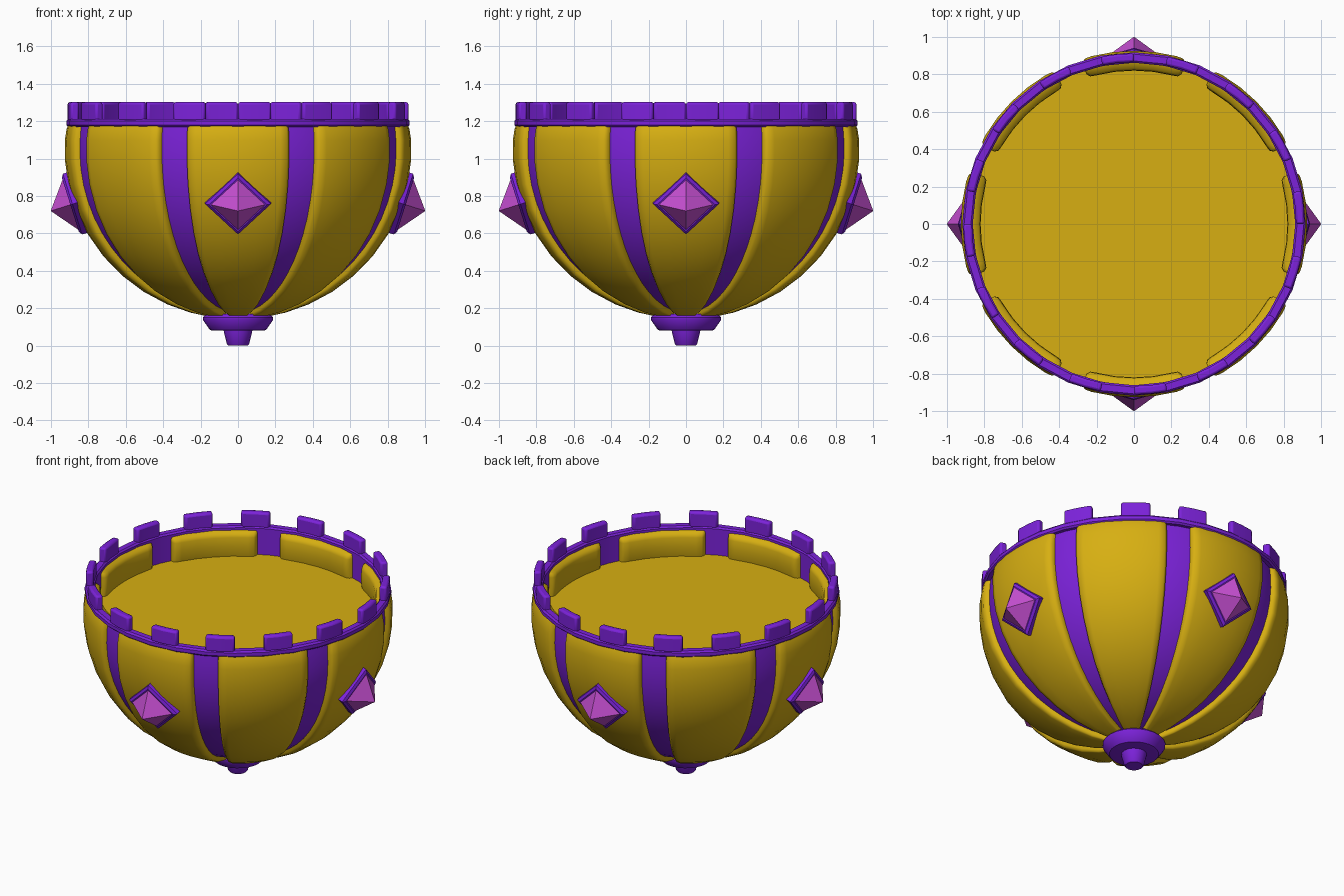
import bpy, math
from mathutils import Vector

if "Cube" in bpy.data.objects:
    bpy.data.objects.remove(bpy.data.objects["Cube"])

def material(name, rgb):
    m = bpy.data.materials.new(name)
    m.diffuse_color = (*rgb, 1)
    m.use_nodes = True
    m.node_tree.nodes["Principled BSDF"].inputs["Base Color"].default_value = m.diffuse_color
    return m

YELLOW = material("golden yellow", (0.68, 0.43, 0.006))
PURPLE = material("purple", (0.20, 0.016, 0.70))
PINK = material("orchid pink", (0.58, 0.08, 0.66))

def build(name, verts, faces, mat, smooth=40):
    me = bpy.data.meshes.new(name)
    me.from_pydata(verts, [], faces)
    me.materials.append(mat)
    ob = bpy.data.objects.new(name, me)
    bpy.context.collection.objects.link(ob)
    if smooth:
        me.shade_smooth()
        me.set_sharp_from_angle(angle=math.radians(smooth))
    return ob

def polar(r, a, z):
    return (r * math.cos(a), r * math.sin(a), z)

def lathe(name, prof, mat, n=32, closed=False):
    """Spin a profile of (r, z) points; open profiles get flat end caps."""
    verts = [polar(r, 2 * math.pi * i / n, z) for r, z in prof for i in range(n)]
    rows = len(prof)
    faces = []
    for j in range(rows if closed else rows - 1):
        k = (j + 1) % rows
        for i in range(n):
            h = (i + 1) % n
            faces.append((j * n + i, j * n + h, k * n + h, k * n + i))
    if not closed:
        faces.append(tuple(reversed(range(n))))
        faces.append(tuple((rows - 1) * n + i for i in range(n)))
    return build(name, verts, faces, mat)

def panel(name, mid, half, rows, inward=False):
    """Curved plate with rounded sides; rows are (r_edge, r_face, z_edge, z_face)."""
    us = [(-1, 0), (-0.985, 0.6), (-0.93, 0.93), (-0.8, 1), (-0.4, 1), (0, 1),
          (0.4, 1), (0.8, 1), (0.93, 0.93), (0.985, 0.6), (1, 0)]
    verts = []
    for re, rf, ze, zf in rows:
        for u, f in us:
            verts.append(polar(re + (rf - re) * f, mid + u * half, ze + (zf - ze) * f))
    n = len(us)
    faces = []
    for j in range(len(rows) - 1):
        for i in range(n - 1):
            q = (j * n + i, j * n + i + 1, (j + 1) * n + i + 1, (j + 1) * n + i)
            faces.append(q[::-1] if inward else q)
    return build(name, verts, faces, YELLOW, 60)

# Bowl shell: rounded outside, straight inner wall down to the floor
CZ = 1.05
shell = [(0.89 * math.cos(math.radians(p)), CZ + 0.875 * math.sin(math.radians(p)))
         for p in range(-85, 9, 6)]
shell += [(0.88, 1.19), (0.862, 1.19), (0.862, 1.0)]
lathe("bowl_shell", shell, PURPLE, 48)

# Floor inside the bowl
lathe("bowl_floor", [(0.865, 1.0), (0.865, 1.03)], YELLOW, 48)

# Eight outer panels and eight inner wall panels
outer = []
for p in (-81, -74, -66, -57, -48, -39, -30, -21, -12, -4, 3, 7, 9):
    c, s = math.cos(math.radians(p)), math.sin(math.radians(p))
    f = {7: 0.92, 9: 0.7}.get(p, 1)
    outer.append((0.88 * c, (0.88 + 0.047 * f) * c,
                  CZ + 0.865 * s, CZ + (0.865 + 0.043 * f) * s))
inner = [(0.868, r, z, z) for r, z in
         ((0.83, 1.02), (0.823, 1.05), (0.82, 1.10), (0.823, 1.155),
          (0.832, 1.18), (0.868, 1.19))]
for k in range(8):
    a = k * math.pi / 4
    panel(f"outer_panel_{k + 1}", a, math.radians(17.8), outer)
    panel(f"inner_panel_{k + 1}", a, math.radians(17.8), inner, True)

# Rim ring
lathe("rim_ring", [(0.862, 1.175), (0.908, 1.17), (0.918, 1.18), (0.918, 1.202),
                   (0.908, 1.213), (0.872, 1.213), (0.862, 1.203)], PURPLE, 32, True)

# Sixteen battlement blocks on the rim
for k in range(16):
    verts, faces = [], []
    cols = 3
    for i in range(cols):
        a = math.radians(22.5 * k + 11.25 * i / (cols - 1))
        for r, z in ((0.866, 1.2), (0.912, 1.2), (0.912, 1.302), (0.866, 1.302)):
            verts.append(polar(r, a, z))
    for i in range(cols - 1):
        for j in range(4):
            h = (j + 1) % 4
            faces.append((4 * i + j, 4 * i + h, 4 * i + 4 + h, 4 * i + 4 + j)[::-1])
    faces += [(0, 1, 2, 3), (11, 10, 9, 8)]
    ob = build(f"battlement_{k + 1}", verts, faces, PURPLE)
    b = ob.modifiers.new("rounded edges", "BEVEL")
    b.width, b.segments, b.limit_method = 0.012, 2, "ANGLE"

# Foot: flared collar with a small knob below
lathe("foot_collar", [(0.13, 0.08), (0.148, 0.083), (0.158, 0.095), (0.188, 0.138),
                      (0.188, 0.15), (0.17, 0.168)], PURPLE, 24)
lathe("foot_knob", [(0.052, 0.0), (0.06, 0.01), (0.075, 0.07), (0.08, 0.1)], PURPLE, 16)

# Four diamond gems in purple settings, tilted with the bowl surface
for k, side in enumerate(("right", "back", "left", "front")):
    a = k * math.pi / 2
    out = Vector((math.cos(a), math.sin(a), 0))
    across = Vector((-math.sin(a), math.cos(a), 0))
    normal = (out * 0.95 + Vector((0, 0, -0.3))).normalized()
    up = normal.cross(across)
    centre = out * 0.885 + Vector((0, 0, 0.757))

    def diamond(w, h, d):
        return [centre + normal * d + v for v in (across * w, up * h, -across * w, -up * h)]

    sides = [(i, (i + 1) % 4, 4 + (i + 1) % 4, 4 + i) for i in range(4)]
    build(f"gem_setting_{side}", diamond(0.178, 0.172, -0.06) + diamond(0.176, 0.17, 0.0)
          + diamond(0.155, 0.15, 0.012),
          [(3, 2, 1, 0)] + sides + [tuple(i + 4 for i in f) for f in sides] + [(8, 9, 10, 11)],
          PURPLE, 0)
    build(f"gem_{side}", diamond(0.15, 0.145, 0.008) + [centre + normal * 0.122],
          [(0, 1, 4), (1, 2, 4), (2, 3, 4), (3, 0, 4), (3, 2, 1, 0)], PINK, 0)
